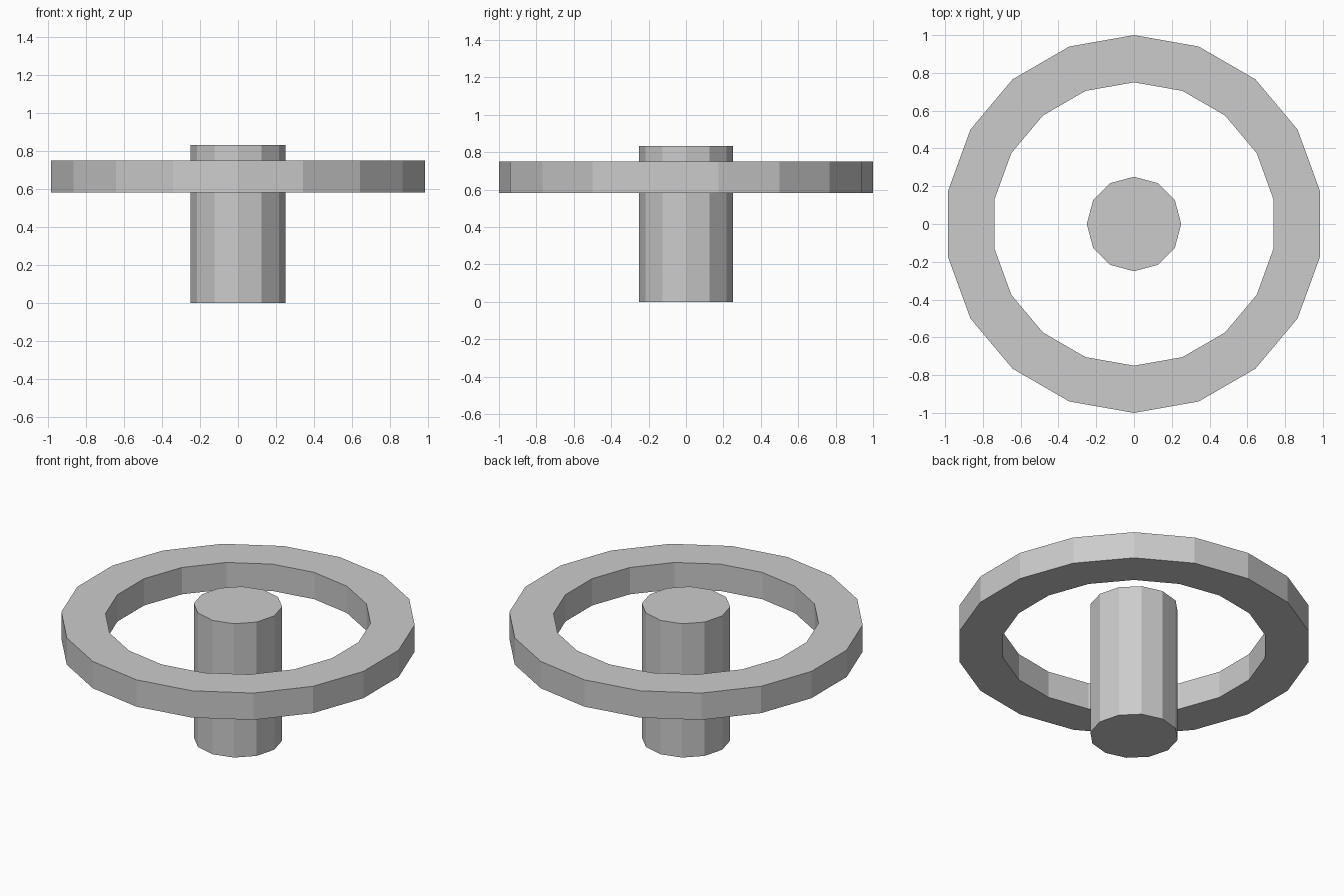
import bpy, bmesh
from math import sin, cos, tau

if "Cube" in bpy.data.objects:
    bpy.data.objects.remove(bpy.data.objects["Cube"])


def make_object(name, bm):
    bmesh.ops.recalc_face_normals(bm, faces=bm.faces[:])
    mesh = bpy.data.meshes.new(name)
    bm.to_mesh(mesh)
    bm.free()
    obj = bpy.data.objects.new(name, mesh)
    bpy.context.collection.objects.link(obj)
    return obj


def circle(bm, radius, z, sides):
    # First corner points along +y
    return [bm.verts.new((radius * sin(tau * i / sides),
                          radius * cos(tau * i / sides), z)) for i in range(sides)]


def bridge(bm, a, b):
    n = len(a)
    for i in range(n):
        j = (i + 1) % n
        bm.faces.new((a[i], a[j], b[j], b[i]))


# Central post: 12-sided capped cylinder
bm = bmesh.new()
bottom, top = circle(bm, 0.25, 0, 12), circle(bm, 0.25, 0.833, 12)
bridge(bm, bottom, top)
bm.faces.new(bottom)
bm.faces.new(top)
make_object("center_post", bm)

# Floating outer ring: rectangular section swept round 18 sides
bm = bmesh.new()
section = [(1.0, 0.583), (1.0, 0.75), (0.75, 0.75), (0.75, 0.583)]
loops = [circle(bm, r, z, 18) for r, z in section]
for k in range(4):
    bridge(bm, loops[k], loops[(k + 1) % 4])
make_object("outer_ring", bm)
